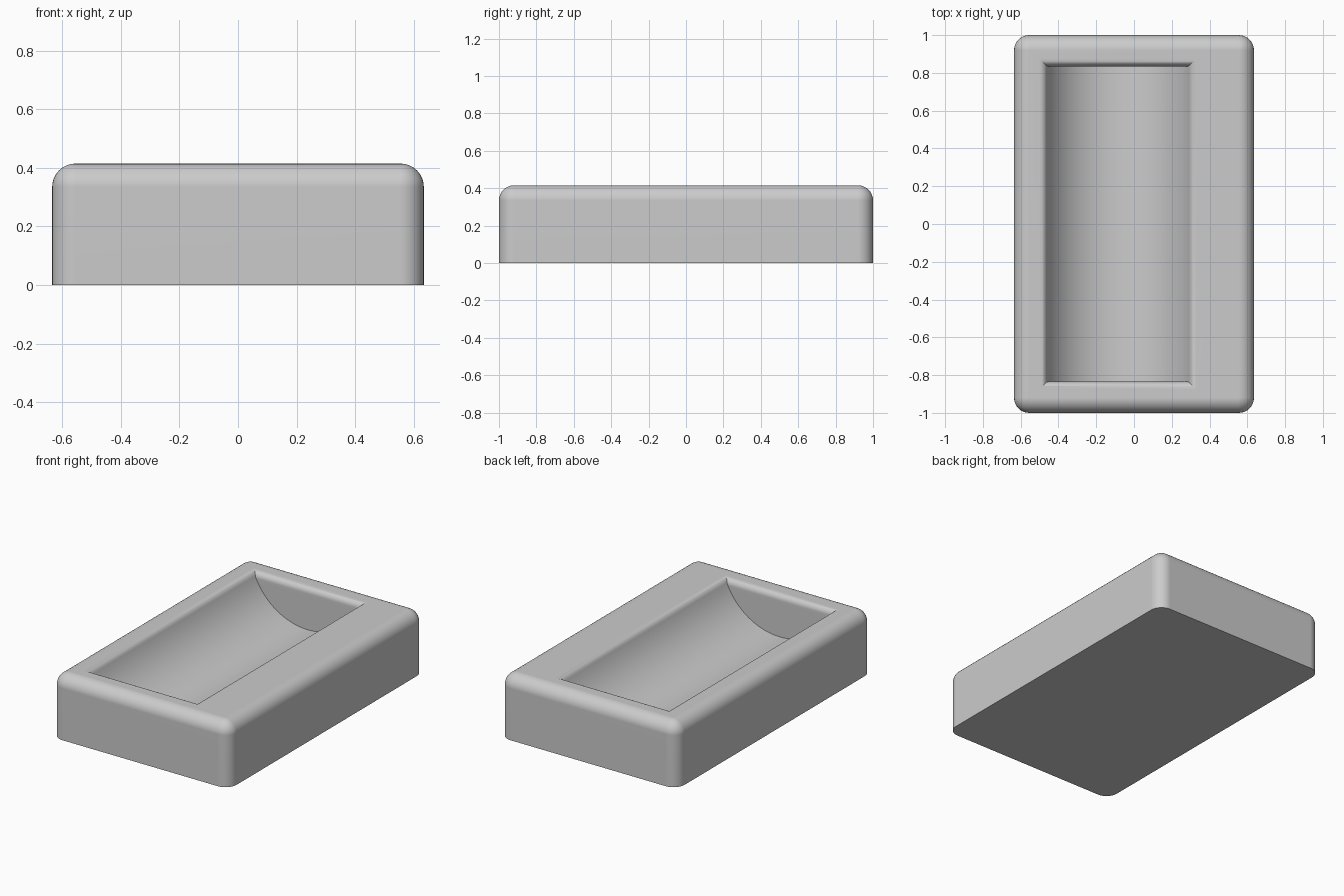
import bpy, bmesh, math

if "Cube" in bpy.data.objects:
    bpy.data.objects.remove(bpy.data.objects["Cube"])

X, Y, H, RAD = 0.635, 1.0, 0.415, 0.08      # half width, half length, height, edge rounding
CX, LEN = -0.085, 0.835                     # trough centre line and half length
R, UP, F = 0.41, 0.135, 0.04                # trough radius, axis height above top, rim fillet

grey = bpy.data.materials.new("light_grey")
grey.diffuse_color = (0.6, 0.6, 0.6, 1)
grey.use_nodes = True
grey.node_tree.nodes["Principled BSDF"].inputs["Base Color"].default_value = grey.diffuse_color


def loft(name, rings):
    """Skin a stack of equal-length rings and cap both ends."""
    bm = bmesh.new()
    loops = [[bm.verts.new(p) for p in ring] for ring in rings]
    n = len(loops[0])
    for a, b in zip(loops, loops[1:]):
        for i in range(n):
            j = (i + 1) % n
            bm.faces.new((a[i], a[j], b[j], b[i]))
    bm.faces.new(loops[0][::-1])
    bm.faces.new(loops[-1])
    bmesh.ops.remove_doubles(bm, verts=bm.verts, dist=1e-5)
    bmesh.ops.dissolve_degenerate(bm, edges=bm.edges, dist=1e-5)
    bmesh.ops.recalc_face_normals(bm, faces=bm.faces)
    mesh = bpy.data.meshes.new(name)
    bm.to_mesh(mesh)
    bm.free()
    mesh.materials.append(grey)
    obj = bpy.data.objects.new(name, mesh)
    bpy.context.collection.objects.link(obj)
    return obj


def rounded_ring(r, z, steps=8):
    """Rounded rectangle with corner radius r around fixed corner centres."""
    pts = []
    for k, (sx, sy) in enumerate([(1, 1), (-1, 1), (-1, -1), (1, -1)]):
        for i in range(steps + 1):
            a = math.pi / 2 * (k + i / steps)
            pts.append((sx * (X - RAD) + r * math.cos(a), sy * (Y - RAD) + r * math.sin(a), z))
    return pts


def box_ring(w, l, z):
    return [(CX + w, l, z), (CX - w, l, z), (CX - w, -l, z), (CX + w, -l, z)]


# Body: straight sides, rounded upright corners and top edges
rings = [rounded_ring(RAD, 0)]
for i in range(9):
    a = math.pi / 2 * i / 8
    rings.append(rounded_ring(RAD * math.cos(a), H - RAD + RAD * math.sin(a)))
body = loft("tray_body", rings)

# Trough: circular section with a filleted rim, stacked downwards
xf = math.sqrt((R + F) ** 2 - (UP + F) ** 2)
tangent = (UP + F) * R / (R + F) - UP
start = math.asin((UP + tangent) / R)
t_end = math.acos((F - tangent) / F)
depths = [F * (1 - math.cos(t_end * i / 6)) for i in range(7)]
depths += [tangent + (F - tangent) * 0.5, F]
a_f = math.asin((UP + F) / R)
depths += [R * math.sin(a_f + (math.pi / 2 - a_f) * i / 24) - UP for i in range(1, 25)]

rings = [box_ring(xf, LEN + F, H + 0.1)]
for d in depths:
    if d <= tangent:
        w = xf - math.sqrt(max(0, F * F - (F - d) ** 2))
    else:
        w = math.sqrt(max(0, R * R - (UP + d) ** 2))
    l = LEN + F - math.sqrt(max(0, F * F - (F - d) ** 2)) if d < F else LEN
    rings.append(box_ring(max(w, 0.003), l, H - d))
cutter = loft("trough_cutter", rings)
cutter.hide_render = True

# Carve the trough, then smooth the curves
cut = body.modifiers.new("trough", 'BOOLEAN')
cut.operation, cut.solver, cut.object = 'DIFFERENCE', 'EXACT', cutter
bpy.context.view_layer.objects.active = body
body.select_set(True)
bpy.ops.object.modifier_apply(modifier="trough")
bpy.data.objects.remove(cutter)
bpy.ops.object.shade_smooth_by_angle(angle=math.radians(30))
weighted = body.modifiers.new("flat_faces", 'WEIGHTED_NORMAL')
weighted.keep_sharp = True
